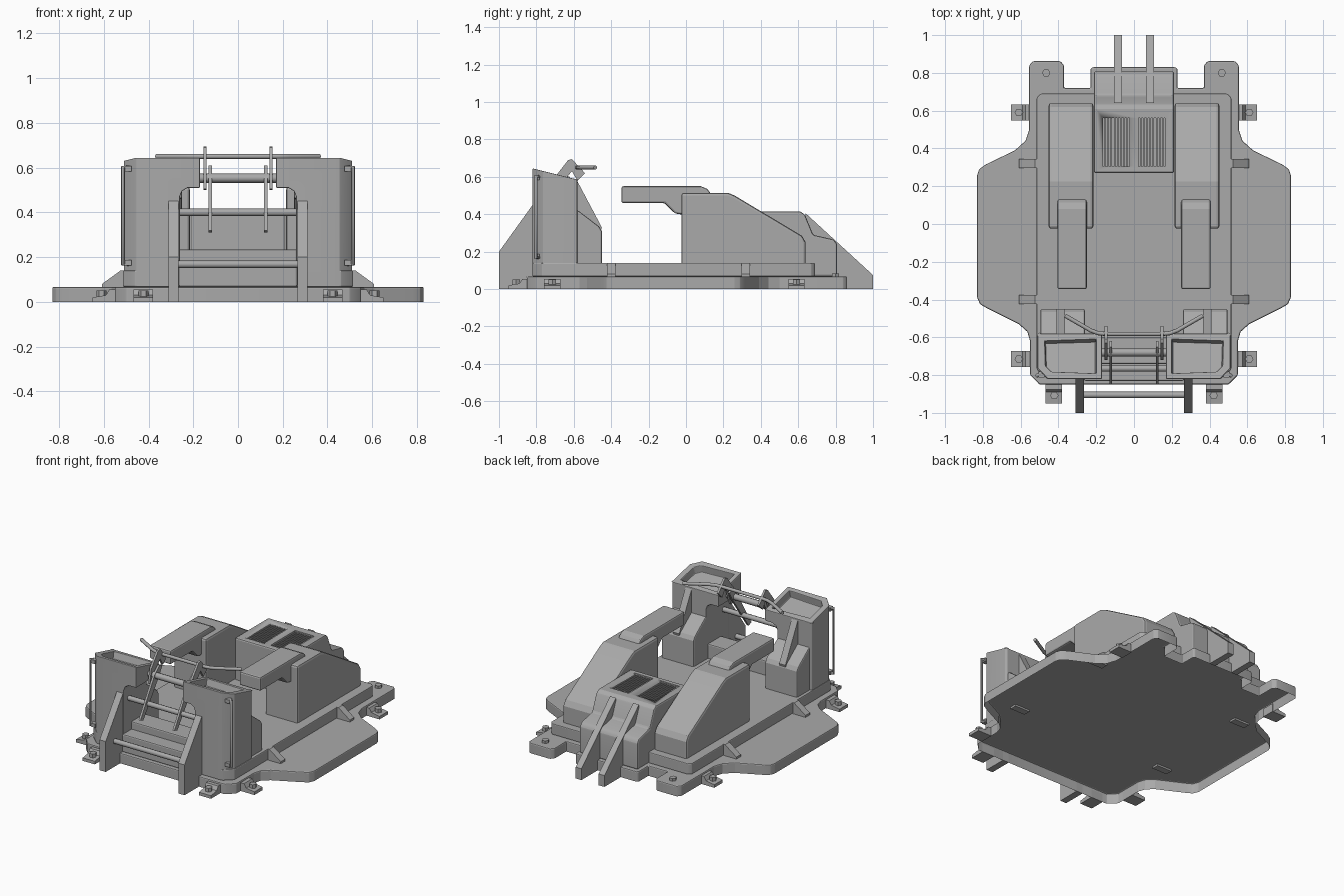
import bpy, bmesh

if "Cube" in bpy.data.objects:
    bpy.data.objects.remove(bpy.data.objects["Cube"])

TOP = 0.067  # upper surface of the base shell

grey = bpy.data.materials.new("plain grey")
grey.use_nodes = True
grey.diffuse_color = (0.4, 0.4, 0.4, 1)
grey.node_tree.nodes["Principled BSDF"].inputs["Base Color"].default_value = (0.4, 0.4, 0.4, 1)


def activate(ob):
    bpy.ops.object.select_all(action='DESELECT')
    ob.select_set(True)
    bpy.context.view_layer.objects.active = ob


def prism(name, axis, pts, lo, hi, bevel=0.0, edit=None):
    """Extrude a 2D profile along an axis, between lo and hi."""
    place = {'X': lambda a, b, t: (t, a, b),
             'Y': lambda a, b, t: (a, t, b),
             'Z': lambda a, b, t: (a, b, t)}[axis]
    bm = bmesh.new()
    ends = [[bm.verts.new(place(a, b, t)) for a, b in pts] for t in (lo, hi)]
    n = len(pts)
    bm.faces.new(ends[0])
    bm.faces.new(ends[1])
    for i in range(n):
        j = (i + 1) % n
        bm.faces.new((ends[0][i], ends[0][j], ends[1][j], ends[1][i]))
    bmesh.ops.recalc_face_normals(bm, faces=bm.faces)
    if edit:
        edit(bm)
    mesh = bpy.data.meshes.new(name)
    bm.to_mesh(mesh)
    bm.free()
    mesh.materials.append(grey)
    ob = bpy.data.objects.new(name, mesh)
    bpy.context.collection.objects.link(ob)
    activate(ob)
    if bevel:
        mod = ob.modifiers.new("bevel", 'BEVEL')
        mod.width, mod.segments = bevel, 2
        mod.limit_method, mod.angle_limit = 'ANGLE', 0.6
        bpy.ops.object.modifier_apply(modifier="bevel")
    bpy.ops.object.shade_smooth_by_angle(angle=0.25)
    return ob


def box(name, x, y, z, bevel=0.0):
    rect = [(x[0], y[0]), (x[1], y[0]), (x[1], y[1]), (x[0], y[1])]
    return prism(name, 'Z', rect, z[0], z[1], bevel)


def rod(name, path, radius):
    curve = bpy.data.curves.new(name, 'CURVE')
    curve.dimensions = '3D'
    curve.bevel_depth, curve.bevel_resolution = radius, 2
    curve.use_fill_caps = True
    spline = curve.splines.new('POLY')
    spline.points.add(len(path) - 1)
    for p, co in zip(spline.points, path):
        p.co = (*co, 1)
    ob = bpy.data.objects.new(name, curve)
    curve.materials.append(grey)
    bpy.context.collection.objects.link(ob)
    activate(ob)
    bpy.ops.object.convert(target='MESH')
    bpy.ops.object.shade_smooth_by_angle(angle=0.8)


def span(s, a, b):
    """Mirrored x range, in rising order."""
    return tuple(sorted((s * a, s * b)))


def bolt(name, x, y, z):
    corners = ((1, 0), (.5, .87), (-.5, .87), (-1, 0), (-.5, -.87), (.5, -.87))
    prism(name, 'Z', [(x + 0.022 * c, y + 0.022 * d) for c, d in corners], z, z + 0.025)


def open_bottom(bm):
    floor = [f for f in bm.faces if f.normal.z < -0.9]
    bmesh.ops.delete(bm, geom=floor, context='FACES_ONLY')


# Hollow base shell with flared wings, rear tabs and a rear tongue
half = [(0.5, -0.85), (0.55, -0.8), (0.55, -0.62), (0.565, -0.57), (0.61, -0.53),
        (0.78, -0.445), (0.815, -0.425), (0.83, -0.39), (0.83, 0.26), (0.82, 0.29),
        (0.785, 0.315), (0.63, 0.39), (0.575, 0.44), (0.555, 0.5), (0.555, 0.84),
        (0.535, 0.862), (0.39, 0.862), (0.37, 0.84), (0.37, 0.72), (0.23, 0.72),
        (0.23, 0.82), (0.22, 0.83)]
outline = half + [(-x, y) for x, y in reversed(half)]
prism("base_shell", 'Z', outline, 0, TOP, 0.012, open_bottom)

# Raised deck and entry steps
deck = [(0.46, -0.82), (0.515, -0.77), (0.515, 0.67), (0.495, 0.69)]
prism("deck", 'Z', deck + [(-x, y) for x, y in reversed(deck)], TOP, 0.14, 0.006)
box("entry_step", (-0.265, 0.265), (-0.83, -0.73), (TOP, 0.185), 0.008)
box("upper_step", (-0.265, 0.265), (-0.74, -0.6), (TOP, 0.235), 0.008)


def shape_tower(s):
    def edit(bm):
        def cut(co, no):
            geom = bm.verts[:] + bm.edges[:] + bm.faces[:]
            res = bmesh.ops.bisect_plane(bm, geom=geom, plane_co=co, plane_no=no, clear_outer=True)
            rim = [e for e in res["geom_cut"] if isinstance(e, bmesh.types.BMEdge)]
            return bmesh.ops.contextual_create(bm, geom=rim)["faces"]
        cut((s * 0.455, -0.82, 0), (s, -1, 0))
        cut((s * 0.5, -0.58, 0), (s, 1.5, 0))
        top = cut((0, -0.82, 0.645), (0, 0.25, 1))
        bmesh.ops.recalc_face_normals(bm, faces=bm.faces)
        # sunken tray in the sloped top
        bmesh.ops.inset_region(bm, faces=top, thickness=0.043)
        bmesh.ops.inset_region(bm, faces=top, thickness=0.006, depth=-0.045)
    return edit


for s, side in ((1, "left"), (-1, "right")):
    # Front towers
    front = [(0.26, TOP), (0.26, 0.47), (0.25, 0.495), (0.225, 0.51), (0.17, 0.51),
             (0.17, 0.7), (0.51, 0.7), (0.51, TOP)]
    prism(side + "_tower", 'Y', [(s * x, z) for x, z in front], -0.82, -0.58, 0.009,
          shape_tower(s))
    step = [(-0.6, TOP), (-0.45, TOP), (-0.45, 0.31), (-0.465, 0.335), (-0.57, 0.415),
            (-0.6, 0.43)]
    prism(side + "_tower_step", 'X', step, *span(s, 0.26, 0.495), 0.009)
    fin = [(-0.6, 0.58), (-0.58, 0.575), (-0.45, 0.33), (-0.46, 0.29), (-0.6, 0.38)]
    prism(side + "_tower_fin", 'X', fin, *span(s, 0.365, 0.41))
    # Grab rail on the tower corner
    hx, hy = s * 0.514, -0.803
    ix, iy = s * 0.475, -0.78
    rod(side + "_grab_rail", [(ix, iy, 0.17), (hx, hy, 0.17), (hx, hy, 0.6), (ix, iy, 0.6)], 0.01)
    for z in (0.175, 0.595):
        box(side + "_rail_foot", span(s, 0.475, 0.505), (-0.812, -0.782), (z - 0.012, z + 0.012))

    # Ladder side plates
    ladder = [(-1, 0), (-1, 0.2), (-0.82, 0.45), (-0.8, 0.45), (-0.8, TOP), (-0.849, TOP),
              (-0.849, 0)]
    prism(side + "_ladder_plate", 'X', ladder, *span(s, 0.265, 0.31))

    # Side consoles and armrests
    console = [(-0.025, TOP), (-0.025, 0.515), (0.225, 0.515), (0.26, 0.5), (0.62, 0.285),
               (0.64, 0.25), (0.64, TOP)]
    prism(side + "_console", 'X', console, *span(s, 0.215, 0.452), 0.014)
    arm = [(-0.345, 0.46), (-0.345, 0.55), (0.08, 0.55), (0.115, 0.535), (0.14, 0.5),
           (0.14, 0.4), (-0.03, 0.4), (-0.06, 0.405), (-0.115, 0.46)]
    prism(side + "_armrest", 'X', arm, *span(s, 0.25, 0.405), 0.01)

    # Deck gussets
    for y in (-0.4, 0.32):
        tri = [(0.5, 0.055), (0.5, 0.14), (0.525, 0.14), (0.608, 0.08), (0.608, 0.055)]
        prism(side + "_gusset", 'Y', [(s * x, z) for x, z in tri], y - 0.023, y + 0.023)

    # Anchor lugs and bolts
    lug = [(0.549, 0), (0.549, 0.055), (0.575, 0.055), (0.59, 0.03), (0.65, 0.02), (0.65, 0)]
    for y in (-0.715, 0.59):
        prism(side + "_anchor_lug", 'Y', [(s * x, z) for x, z in lug], y - 0.043, y + 0.043)
        bolt(side + "_bolt", s * 0.61, y, 0.025)
    prism(side + "_front_lug", 'X', [(-x - 0.3, z) for x, z in lug], *span(s, 0.38, 0.468))
    bolt(side + "_bolt", s * 0.422, -0.908, 0.025)
    bolt(side + "_bolt", s * 0.465, 0.8, TOP - 0.008)

    # Rear fins
    rear = [(0.64, 0.405), (1, 0.075), (1, 0), (0.829, 0), (0.829, TOP), (0.64, TOP)]
    prism(side + "_rear_fin", 'X', rear, *span(s, 0.063, 0.105))

    # Control linkage plates
    link = [(-0.85, 0.32), (-0.82, 0.31), (-0.655, 0.54), (-0.62, 0.6), (-0.65, 0.61),
            (-0.7, 0.565)]
    prism(side + "_lower_link", 'X', link, *span(s, 0.117, 0.131))
    hook = [(-0.72, 0.505), (-0.67, 0.5), (-0.635, 0.6), (-0.61, 0.63), (-0.58, 0.58),
            (-0.54, 0.62), (-0.61, 0.695), (-0.63, 0.69), (-0.7, 0.6)]
    prism(side + "_upper_link", 'X', hook, *span(s, 0.141, 0.155))

# Rear vent housing
housing_pts = [(0.27, TOP), (0.27, 0.415), (0.61, 0.415), (0.635, 0.4), (0.68, 0.29),
               (0.79, 0.265), (0.808, 0.24), (0.808, TOP)]
housing = prism("vent_housing", 'X', housing_pts, -0.212, 0.212, 0.01)
for s in (1, -1):
    cutter = box("vent_cutter", span(s, 0.025, 0.165), (0.305, 0.56), (0.36, 0.5))
    cutter.hide_render = True
    activate(housing)
    mod = housing.modifiers.new("vent", 'BOOLEAN')
    mod.operation, mod.object, mod.solver = 'DIFFERENCE', cutter, 'EXACT'
    bpy.ops.object.modifier_apply(modifier="vent")
    bpy.data.objects.remove(cutter)
    for i in range(8):
        x = 0.036 + i * 0.0168
        box("vent_slat", span(s, x - 0.004, x + 0.004), (0.3, 0.565), (0.355, 0.408))

# Ladder rungs, cross bars and handlebar
rod("ladder_rung", [(-0.27, -0.905, 0.168), (0.27, -0.905, 0.168)], 0.017)
rod("lower_bar", [(-0.265, -0.765, 0.4), (0.265, -0.765, 0.4)], 0.017)
rod("upper_bar", [(-0.175, -0.68, 0.553), (0.175, -0.68, 0.553)], 0.021)
grip = [(0.365, -0.485, 0.65), (0.23, -0.563, 0.65), (0.19, -0.578, 0.65), (0.15, -0.582, 0.65)]
rod("handlebar", grip + [(-x, y, z) for x, y, z in reversed(grip)], 0.011)
